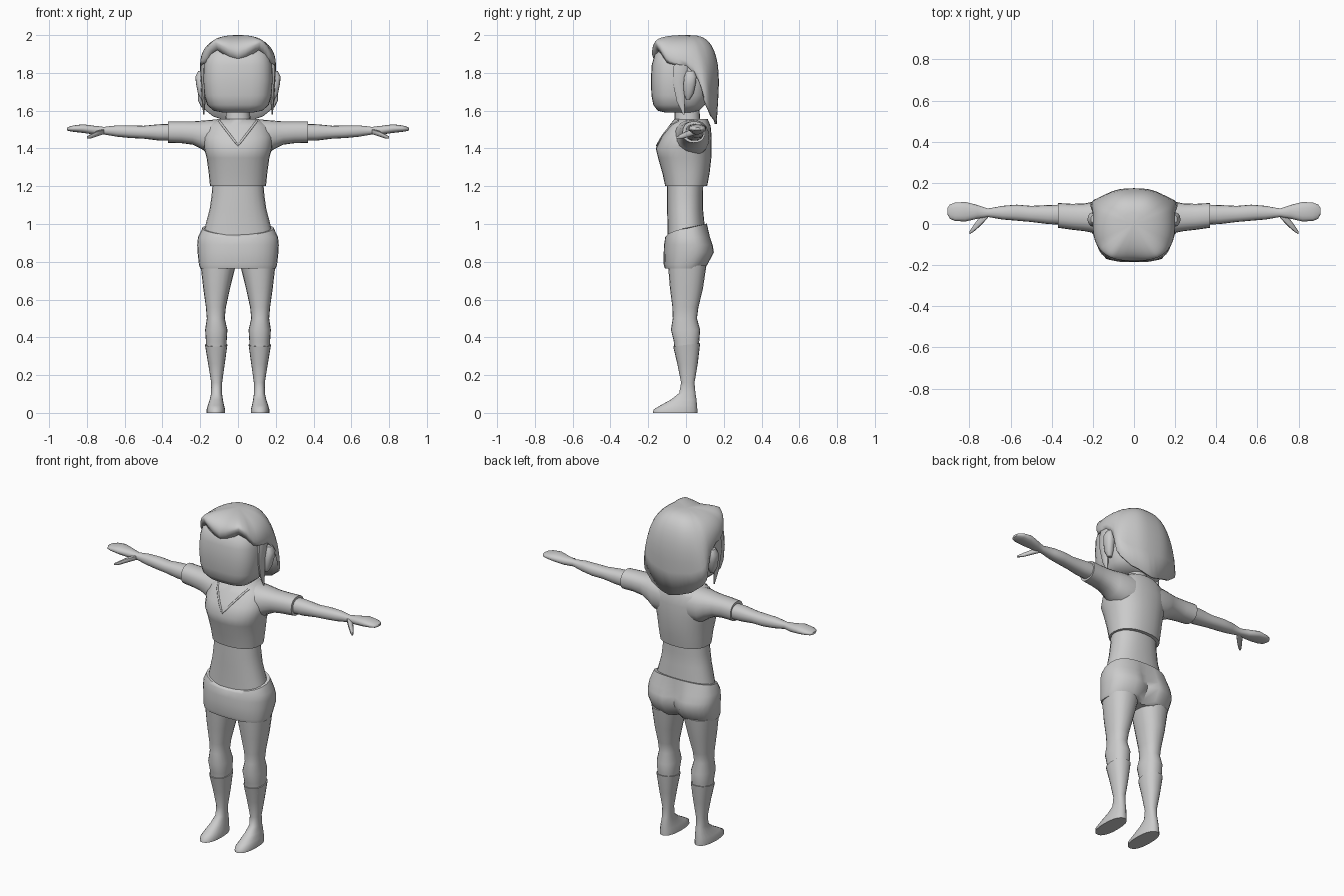
import bpy, bmesh
from math import sin, cos, pi, radians, exp, copysign
from mathutils import Vector

if "Cube" in bpy.data.objects:
    bpy.data.objects.remove(bpy.data.objects["Cube"])

grey = bpy.data.materials.new("plain_grey")
grey.use_nodes = True
grey.diffuse_color = (0.6, 0.6, 0.6, 1)
grey.node_tree.nodes["Principled BSDF"].inputs["Base Color"].default_value = (0.6, 0.6, 0.6, 1)


def power(v, p):
    return copysign(abs(v) ** (2 / p), v)


def finish(name, bm, angle=50):
    bmesh.ops.recalc_face_normals(bm, faces=bm.faces)
    me = bpy.data.meshes.new(name)
    bm.to_mesh(me)
    bm.free()
    ob = bpy.data.objects.new(name, me)
    bpy.context.collection.objects.link(ob)
    me.materials.append(grey)
    bpy.ops.object.select_all(action='DESELECT')
    ob.select_set(True)
    bpy.context.view_layer.objects.active = ob
    bpy.ops.object.shade_smooth_by_angle(angle=radians(angle))
    return ob


def loft(name, axis, rings, side=1, p=2.3, n=20, warp=None):
    """Skin rings of (position, low a, high a, low b, high b) along an axis."""
    bm = bmesh.new()
    rows = []
    for t, a0, a1, b0, b1 in rings:
        row = []
        for i in range(n):
            ang = 2 * pi * i / n
            a = (a0 + a1) / 2 + (a1 - a0) / 2 * power(cos(ang), p)
            b = (b0 + b1) / 2 + (b1 - b0) / 2 * power(sin(ang), p)
            co = Vector((a, b, t) if axis == 'Z' else (t, a, b))
            if warp:
                co = warp(co)
            co.x *= side
            row.append(bm.verts.new(co))
        rows.append(row)
    for r, q in zip(rows, rows[1:]):
        for i in range(n):
            j = (i + 1) % n
            bm.faces.new((r[i], r[j], q[j], q[i]))
    bm.faces.new(rows[0])
    bm.faces.new(rows[-1])
    return finish(name, bm)


def sym(z, w, y0, y1):
    return (z, -w, w, y0, y1)


# Head and neck
loft("head", 'Z', [sym(1.59, .08, -.11, .03), sym(1.60, .13, -.15, .07), sym(1.63, .163, -.173, .1),
                   sym(1.68, .178, -.183, .12), sym(1.76, .185, -.186, .13), sym(1.84, .182, -.182, .13),
                   sym(1.90, .168, -.165, .12), sym(1.94, .13, -.12, .09)], p=3.2, n=28)
loft("neck", 'Z', [sym(1.48, .08, -.07, .08), sym(1.55, .066, -.06, .075), sym(1.63, .062, -.06, .07)])

# Hair: a swept shell with a parted fringe and a long back
HEM = [(0, 1.9), (12, 1.93), (30, 1.96), (45, 1.93), (62, 1.87), (90, 1.84),
       (108, 1.75), (122, 1.64), (142, 1.57), (180, 1.53)]


def hem_height(deg):
    for (d0, z0), (d1, z1) in zip(HEM, HEM[1:]):
        if deg <= d1:
            return z0 + (z1 - z0) * (deg - d0) / (d1 - d0)


bm = bmesh.new()
cols, steps = 48, 12
apex = bm.verts.new((0, .01, 2))
rows = []
for k in range(1, steps + 2):
    s = min(k / steps, 1)
    row = []
    for i in range(cols):
        ang = 2 * pi * i / cols
        deg = abs((i * 360 / cols + 180) % 360 - 180)
        back = max(0, -cos(ang))
        front = max(0, cos(ang))
        hem = hem_height(deg)
        p = 2.3 + 1.1 * back
        r = sin(s * pi / 2) ** (2 / p) * (1 - .12 * back * s ** 6)
        z = hem + (2 - hem) * max(0, cos(s * pi / 2)) ** (2 / p)
        if k > steps:                      # underside of the fringe
            r *= 1 - .08 * front
            z -= .045 * front
        x = .2 * power(sin(ang), 2.6) * r
        y = -(.18 if front else .185) * power(cos(ang), 2.6) * r
        x += copysign(.045 * exp(-((deg - 122) / 16) ** 2) * s ** 4, x)
        row.append(bm.verts.new((x, y, z)))
    rows.append(row)
for i in range(cols):
    j = (i + 1) % cols
    bm.faces.new((apex, rows[0][i], rows[0][j]))
    for r, q in zip(rows, rows[1:]):
        bm.faces.new((r[i], r[j], q[j], q[i]))
bmesh.ops.remove_doubles(bm, verts=bm.verts, dist=.0005)
hair = finish("hair", bm)
shell = hair.modifiers.new("thickness", 'SOLIDIFY')
shell.thickness = .012

# Torso
shirt = loft("shirt", 'Z', [sym(1.20, .148, -.11, .112), sym(1.27, .155, -.125, .125),
                            sym(1.35, .166, -.148, .134), sym(1.40, .18, -.16, .136),
                            sym(1.46, .185, -.13, .136), sym(1.52, .165, -.09, .13),
                            sym(1.555, .11, -.062, .115)], n=28)
loft("waist", 'Z', [sym(.90, .19, -.1, .1), sym(.98, .176, -.098, .1), sym(1.08, .15, -.1, .09),
                    sym(1.15, .14, -.1, .09), sym(1.22, .134, -.1, .092)], n=24)


def shape_shorts(co):
    # waistband dips in front, cleft between the buttocks behind
    if co.z > .95:
        co.z += .25 * co.y + (.015 if co.y > 0 else .02 * abs(co.x) / .19)
    elif co.y > .03:
        co.y -= .035 * exp(-(co.x / .035) ** 2) * (1 if co.z < .9 else .6)
    return co


loft("shorts", 'Z', [sym(.765, .2, -.112, .1), sym(.785, .207, -.118, .118), sym(.85, .214, -.118, .152),
                     sym(.89, .216, -.116, .145), sym(.93, .212, -.11, .13), sym(.96, .19, -.104, .11)],
     p=2.5, n=32, warp=shape_shorts)

# V-shaped collar laid on the chest
bpy.context.view_layer.update()
curve = bpy.data.curves.new("collar", 'CURVE')
curve.dimensions = '3D'
curve.bevel_depth = .006
curve.bevel_resolution = 1
line = curve.splines.new('POLY')
path = [(x / 50, 1.415 + .13 * abs(x) / 5) for x in range(-5, 6)]
line.points.add(len(path) - 1)
for pt, (x, z) in zip(line.points, path):
    hit, loc, _, _ = shirt.ray_cast(Vector((x, -1, z)), Vector((0, 1, 0)))
    pt.co = (x, loc.y if hit else -.05, z, 1)
collar = bpy.data.objects.new("collar", curve)
bpy.context.collection.objects.link(collar)
curve.materials.append(grey)

# Paired parts
for label, side in (("left", 1), ("right", -1)):
    loft(label + "_sleeve", 'X', [(.08, -.06, .125, 1.36, 1.555), (.15, -.06, .122, 1.365, 1.551),
                                  (.19, -.045, .11, 1.395, 1.547), (.24, -.035, .1, 1.42, 1.543),
                                  (.30, -.028, .098, 1.428, 1.543), (.37, -.018, .102, 1.43, 1.543)], side)
    loft(label + "_arm", 'X', [(.33, -.005, .095, 1.44, 1.53), (.42, 0, .092, 1.442, 1.528),
                               (.50, .01, .088, 1.452, 1.52), (.57, .016, .094, 1.455, 1.522),
                               (.64, .022, .088, 1.462, 1.522), (.71, .034, .075, 1.474, 1.514),
                               (.76, .026, .092, 1.474, 1.52), (.82, .012, .107, 1.482, 1.528),
                               (.87, .015, .104, 1.488, 1.522), (.895, .025, .095, 1.492, 1.515),
                               (.906, .045, .08, 1.497, 1.51)], side, n=16)
    loft(label + "_thumb", 'X', [(.71, .03, .07, 1.475, 1.505), (.75, -.012, .035, 1.462, 1.492),
                                 (.78, -.038, -.005, 1.452, 1.476), (.80, -.05, -.035, 1.452, 1.464)],
         side, n=10)
    loft(label + "_leg", 'Z', [(.32, .062, .168, -.06, .066), (.38, .06, .17, -.065, .07),
                               (.44, .056, .174, -.08, .075), (.50, .07, .165, -.07, .058),
                               (.56, .064, .17, -.072, .066), (.66, .042, .184, -.085, .09),
                               (.78, .012, .198, -.095, .108)], side)
    loft(label + "_boot", 'Z', [(0, .068, .166, -.175, .06), (.018, .068, .166, -.172, .06),
                                (.04, .074, .16, -.135, .058), (.07, .08, .15, -.08, .056),
                                (.105, .085, .142, -.036, .05), (.16, .084, .142, -.026, .045),
                                (.26, .07, .158, -.046, .062), (.36, .056, .175, -.068, .075)],
         side, warp=lambda co: co + Vector((0, 0, .12 * co.y if co.z > .3 else 0)))
    loft(label + "_sideburn", 'Z', [(1.58, .178, .184, -.016, -.008), (1.65, .172, .192, -.05, -.006),
                                    (1.75, .174, .197, -.072, -.008), (1.82, .174, .2, -.07, .01),
                                    (1.87, .165, .196, -.06, .03)], side, n=10)
    loft(label + "_ear", 'Z', [(1.66, .17, .195, .0, .02), (1.69, .17, .212, -.012, .04),
                               (1.74, .17, .222, -.014, .052), (1.78, .17, .226, -.01, .056),
                               (1.81, .17, .21, .002, .045)], side, n=14)
